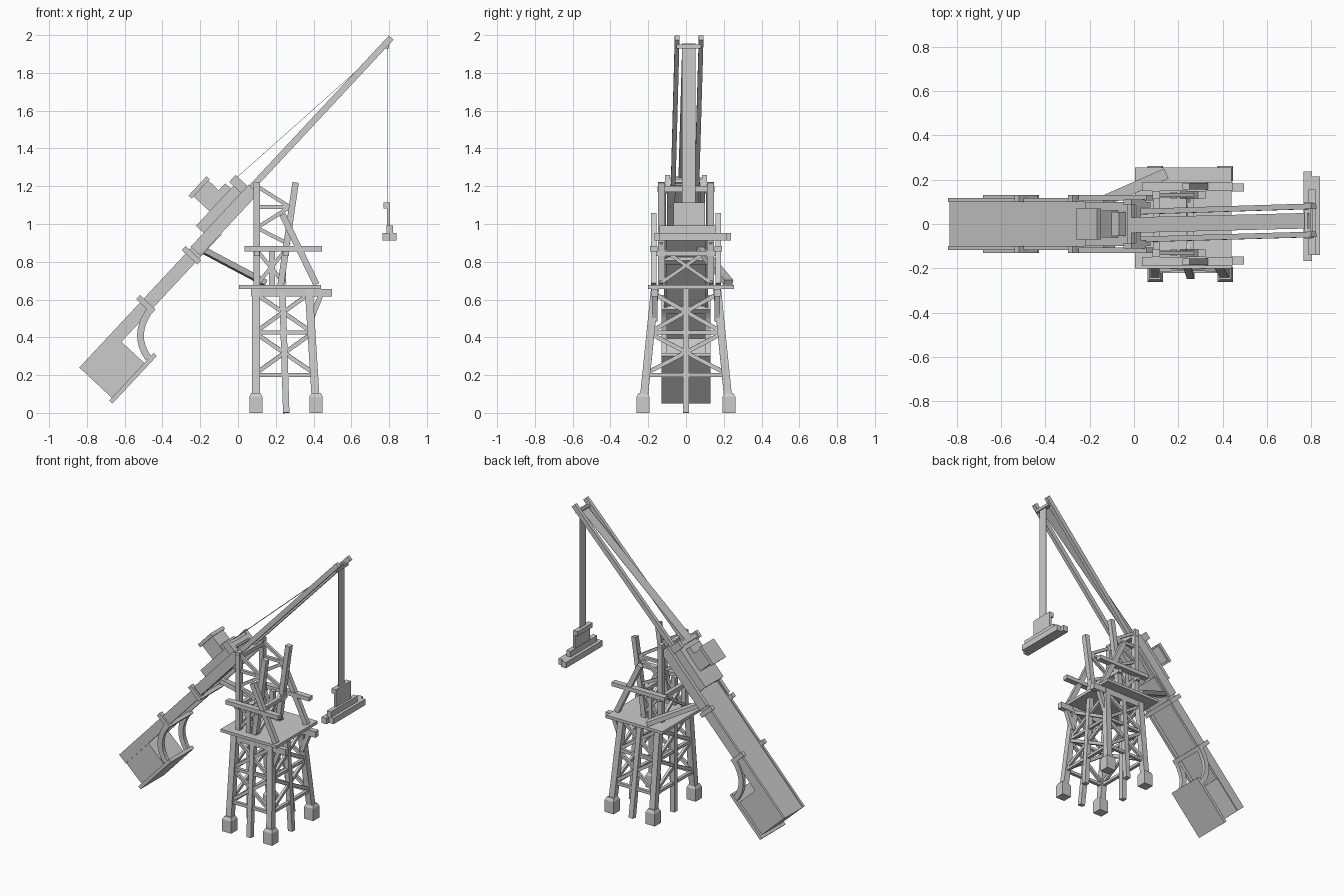
import bpy, math
from mathutils import Vector, Matrix

cube = bpy.data.objects.get("Cube")
if cube:
    bpy.data.objects.remove(cube)

grey = bpy.data.materials.new("plain grey")
grey.use_nodes = True
COLOR = (0.6, 0.6, 0.6, 1)
grey.diffuse_color = COLOR
grey.node_tree.nodes["Principled BSDF"].inputs["Base Color"].default_value = COLOR

CORNERS = [(x, y, z) for x in (-.5, .5) for y in (-.5, .5) for z in (-.5, .5)]
FACES = [(0, 1, 3, 2), (4, 6, 7, 5), (0, 4, 5, 1), (2, 3, 7, 6), (0, 2, 6, 4), (1, 5, 7, 3)]


def add_mesh(name, verts, faces):
    mesh = bpy.data.meshes.new(name)
    mesh.from_pydata(verts, [], faces)
    mesh.materials.append(grey)
    obj = bpy.data.objects.new(name, mesh)
    bpy.context.collection.objects.link(obj)
    return obj


def box(name, xs, ys, zs, matrix=Matrix(), top=1.0):
    """Box from three ranges; top scales the upper face."""
    verts = []
    for c in CORNERS:
        k = top if c[2] > 0 else 1
        p = [(r[0] + r[1]) / 2 + f * (r[1] - r[0]) for r, f in zip((xs, ys, zs), (c[0] * k, c[1] * k, c[2]))]
        verts.append(matrix @ Vector(p))
    return add_mesh(name, verts, FACES)


def beam(name, p, q, width, depth, side=(0, 1, 0)):
    """Bar from p to q; width runs along side, depth across it."""
    p, q = Vector(p), Vector(q)
    axis = (q - p).normalized()
    v = Vector(side)
    v = (v - axis * v.dot(axis)).normalized()
    w = axis.cross(v)
    verts = [(p + q) / 2 + (q - p) * a + v * width * b + w * depth * c for a, b, c in CORNERS]
    return add_mesh(name, verts, FACES)


# Tilted arm frame: s along the arm, y across, n out of its upper face
ANGLE = math.radians(47)
ARM = Matrix.Translation((-.84, 0, .24)) @ Matrix.Rotation(-ANGLE, 4, 'Y')


def arm_box(name, s, y, n):
    return box(name, s, y, n, ARM)


def arm_pair(name, s, y, n):
    arm_box(name + "_left", s, y, n)
    arm_box(name + "_right", s, (-y[1], -y[0]), n)


# Counterweight arm and its box
arm_box("arm_plate", (0, 1.03), (-.1, .1), (-.045, -.008))
arm_pair("arm_rail", (0, 1.03), (.1, .117), (-.07, 0))
arm_box("weight_box", (0, .252), (-.112, .112), (-.235, -.045))
arm_box("weight_base", (-.02, .325), (-.13, .13), (-.258, -.235))
for i, s in enumerate((.47, .825)):
    arm_pair("clamp_%d" % i, (s, s + .03), (.1, .13), (-.085, .027))
    arm_box("clamp_bar_%d" % i, (s, s + .03), (-.13, .13), (-.085, -.06))

# Curved struts between weight base and arm
a, c, b = Vector((.285, -.235)), Vector((.315, -.085)), Vector((.48, -.065))
STEPS = 8
for name, y in (("left", .115), ("right", -.115)):
    verts, faces = [], []
    for i in range(STEPS + 1):
        t = i / STEPS
        p = a * (1 - t) ** 2 + c * 2 * t * (1 - t) + b * t * t
        d = ((c - a) * (1 - t) + (b - c) * t).normalized() * .018
        for sy, sn in ((-1, -1), (1, -1), (1, 1), (-1, 1)):
            verts.append(ARM @ Vector((p.x - d.y * sn, y + sy * .014, p.y + d.x * sn)))
        if i:
            k = 4 * i
            faces += [(k - 4 + j, k - 4 + (j + 1) % 4, k + (j + 1) % 4, k + j) for j in range(4)]
    add_mesh("curved_strut_" + name, verts, faces + [(3, 2, 1, 0), tuple(range(4 * STEPS, 4 * STEPS + 4))])

# Winch deck, cabin and frame
arm_pair("cheek", (.87, 1.32), (.105, .13), (-.065, .005))
arm_pair("deck_bearer", (.97, 1.31), (.075, .1), (-.03, .05))
arm_box("winch_deck", (.97, 1.31), (-.1, .1), (.03, .06))
arm_box("winch_cabin", (1.075, 1.19), (-.06, .06), (.06, .175))
arm_box("cabin_roof", (1.06, 1.2), (-.07, .07), (.175, .198))
arm_box("winch_step", (1.19, 1.24), (-.055, .055), (.06, .1))
arm_pair("winch_post", (1.26, 1.31), (.085, .11), (0, .09))
arm_box("winch_wall", (1.27, 1.3), (-.085, .085), (.02, .08))

# Twin boom and rope
UP = ARM.to_3x3() @ Vector((0, 0, 1))
for name, y0, y1 in (("left", .05, .08), ("right", -.075, -.047)):
    beam("boom_" + name, ARM @ Vector((.98, y0, -.0165)), ARM @ Vector((2.403, y1, -.0165)), .033, .025, UP)
beam("boom_rope", (-.01, -.005, 1.243), (.79, .015, 1.955), .07, .002)
box("hanging_rope", (.79, .792), (-.02, .05), (1.1, 1.955))
box("boom_pin", (.77, .8), (-.05, .08), (1.93, 1.95))

# Hook block
box("hook_cap", (.77, .805), (-.065, .1), (1.083, 1.115))
box("hook_plate", (.79, .805), (-.065, .1), (.99, 1.09))
box("hook_upper_bar", (.787, .82), (-.14, .155), (.953, .993))
box("hook_back_bar", (.765, .803), (-.167, .238), (.912, .953))
box("hook_front_bar", (.803, .84), (-.14, .215), (.912, .953))

# Lower tower: leaning legs, given as x and y at a height
LOW, HIGH = .09, .65


def leg(i, j, z):
    """Leg centre: i picks back, middle, front; j picks the side."""
    t = (z - LOW) / (HIGH - LOW)
    front = .41 - .035 * t
    return Vector(((.095, (.095 + front) / 2, front)[i], j * (.222 - .057 * t), z))


for j in (-1, 1):
    for i in (0, 2):
        beam("leg", leg(i, j, .07), leg(i, j, .66), .042, .042)
        f = leg(i, j, .04)
        box("foot", (f.x - .035, f.x + .035), (f.y - .034, f.y + .034), (0, .085))
        box("foot_taper", (f.x - .035, f.x + .035), (f.y - .034, f.y + .034), (.085, .105), top=.7)
    beam("middle_leg", leg(1, j, 0), leg(1, j, .66), .034, .034)
for i in (0, 2):
    p, q = leg(i, 0, 0), leg(i, 0, .66)
    beam("end_middle_leg", p, q, .034, .034)

# Rails and crossed braces on all four sides
SIDES = [((0, -1), (2, -1)), ((0, 1), (2, 1)), ((0, -1), (0, 1)), ((2, -1), (2, 1))]
for m, n in SIDES:
    for z in (.2, .425):
        beam("rail", leg(*m, z), leg(*n, z), .02, .022, (0, 0, 1))
    for z0, z1 in ((.21, .42), (.43, .63)):
        beam("brace", leg(*m, z0), leg(*n, z1), .022, .018, (0, 0, 1))
        beam("brace", leg(*m, z1), leg(*n, z0), .022, .018, (0, 0, 1))

# Platform and its bearers
box("platform", (.005, .44), (-.2, .255), (.657, .677))
for j in (-1, 1):
    y = .165 * j
    box("platform_bearer", (.07, .497), (y - .018, y + .018), (.615, .657))
    beam("knee_brace", (.385, y, .49), (.44, y, .63), .03, .028)

# Upper tower
for j in (-1, 1):
    y, yr = .13 * j, .17 * j
    box("upper_post", (.083, .117), (y - .018, y + .018), (.67, 1.22))
    box("short_post", (.165, .195), (y - .015, y + .015), (.67, .87))
    beam("leaning_post", (.225, y, .67), (.305, y, 1.22), .036, .034)
    beam("back_stay", (.235, yr, 1.05), (.415, yr, .68), .03, .034)
    box("side_rail", (.035, .445), (yr - .02, yr + .02), (.855, .883))
    for z0, z1 in ((1.2, 1.09), (.98, 1.09), (.98, .89)):
        beam("upper_brace", (.1, y, z0), (.275, y, z1), .018, .02)
    beam("cross_brace", (.1, y, .68), (.25, y, .86), .018, .02)
    beam("cross_brace", (.1, y, .86), (.25, y, .68), .018, .02)
    box("upper_rail", (.1, .28), (y - .01, y + .01), (1.08, 1.1))
    beam("end_brace", (.1, -.13 * j, .69), (.1, .13 * j, .87), .02, .018, (1, 0, 0))
    beam("end_brace", (.245, -.13 * j, .69), (.245, .13 * j, .87), .02, .018, (1, 0, 0))
for x in (.1, .255):
    box("cross_rail", (x - .014, x + .014), (-.165, .165), (.83, .856))
box("pivot_bar", (.085, .115), (-.15, .15), (1.17, 1.2))

# Diagonal strut from platform to arm
beam("arm_strut", (-.19, .08, .865), (.14, .225, .69), .05, .03, (.4, -.9, 0))
